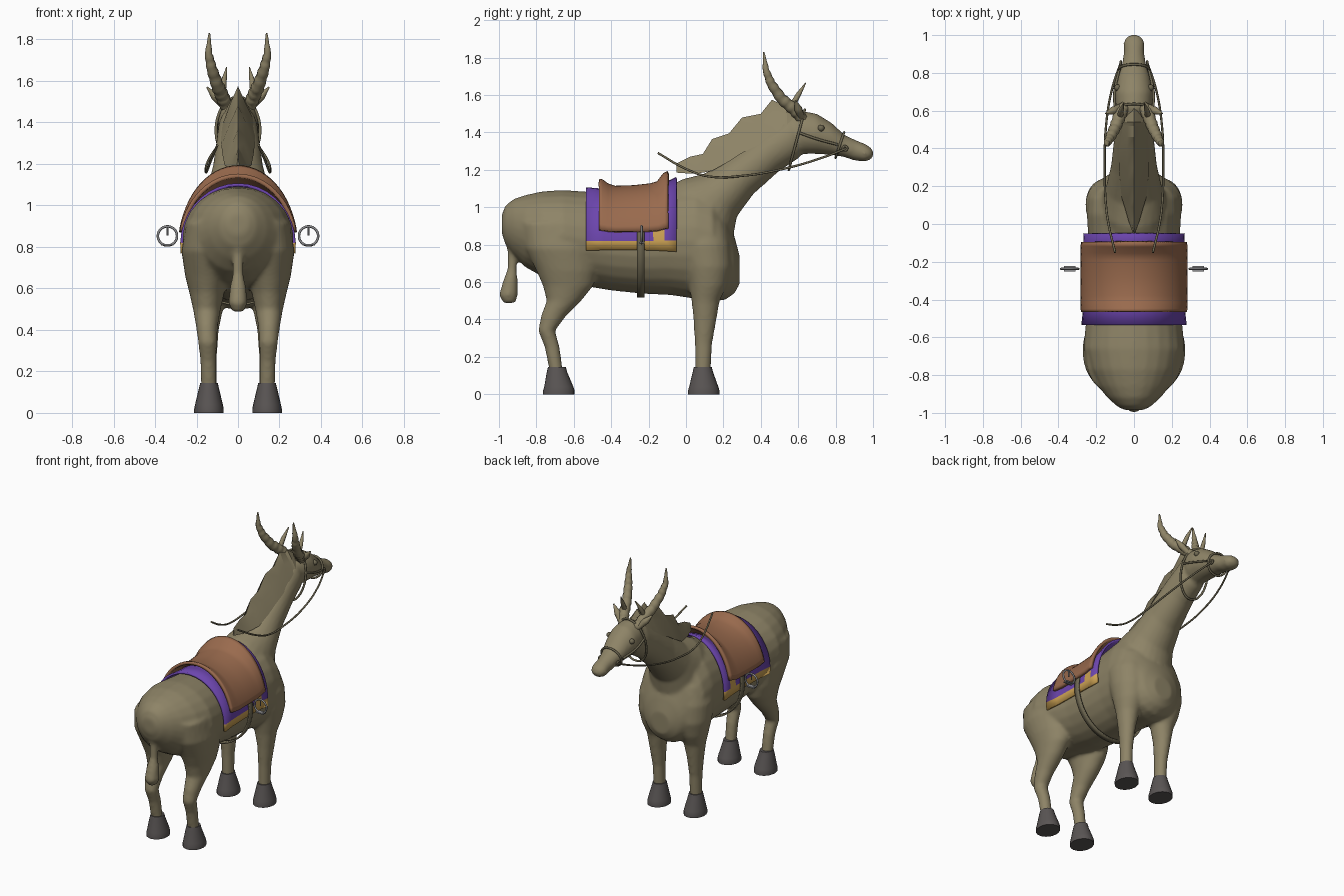
import bpy, bmesh, math
from mathutils import Vector

if "Cube" in bpy.data.objects:
    bpy.data.objects.remove(bpy.data.objects["Cube"])


def material(name, rgb):
    m = bpy.data.materials.new(name)
    m.diffuse_color = (*rgb, 1)
    m.use_nodes = True
    m.node_tree.nodes["Principled BSDF"].inputs["Base Color"].default_value = m.diffuse_color
    return m


HIDE = material("olive hide", (0.27, 0.23, 0.135))
STRAP = material("dark olive strap", (0.16, 0.14, 0.085))
HOOF = material("charcoal hoof", (0.10, 0.09, 0.088))
LEATHER = material("brown leather", (0.32, 0.145, 0.075))
PURPLE = material("purple cloth", (0.15, 0.06, 0.42))
GOLD = material("gold trim", (0.62, 0.37, 0.09))
STEEL = material("grey steel", (0.28, 0.28, 0.29))


def finish(name, bm, *mats, angle=40):
    bmesh.ops.recalc_face_normals(bm, faces=bm.faces)
    me = bpy.data.meshes.new(name)
    bm.to_mesh(me)
    bm.free()
    for m in mats:
        me.materials.append(m)
    me.shade_smooth()
    me.set_sharp_from_angle(angle=math.radians(angle))
    ob = bpy.data.objects.new(name, me)
    bpy.context.collection.objects.link(ob)
    return ob


def bridge(bm, rings):
    """Skin closed point rings and cap both ends."""
    vs = [[bm.verts.new(p) for p in r] for r in rings]
    n = len(vs[0])
    for a, b in zip(vs, vs[1:]):
        for i in range(n):
            bm.faces.new((a[i], a[(i + 1) % n], b[(i + 1) % n], b[i]))
    bm.faces.new(vs[0])
    bm.faces.new(vs[-1])


def loft(bm, sections, n=24):
    """Each section: y, z of one edge, y, z of the other, half width, centre x."""
    rings = []
    for y0, z0, y1, z1, hw, xc in sections:
        a, b = Vector((xc, y0, z0)), Vector((xc, y1, z1))
        c, h = (a + b) / 2, (a - b) / 2
        rings.append([c + h * math.cos(t) + Vector((hw * math.sin(t), 0, 0))
                      for t in (2 * math.pi * i / n for i in range(n))])
    bridge(bm, rings)


def tube(name, pts, radii, mat, cyclic=False, res=6):
    """Round tube on a smooth path; one radius or one per point."""
    cu = bpy.data.curves.new(name, 'CURVE')
    cu.dimensions = '3D'
    cu.bevel_depth = 1
    cu.bevel_resolution = 2
    cu.use_fill_caps = True
    cu.resolution_u = res
    sp = cu.splines.new('BEZIER')
    sp.bezier_points.add(len(pts) - 1)
    for i, (bp, p) in enumerate(zip(sp.bezier_points, pts)):
        bp.co = p
        bp.handle_left_type = bp.handle_right_type = 'AUTO'
        bp.radius = radii[i] if isinstance(radii, (list, tuple)) else radii
    sp.use_cyclic_u = cyclic
    cu.materials.append(mat)
    ob = bpy.data.objects.new(name, cu)
    bpy.context.collection.objects.link(ob)
    return ob


# Body, neck, head, legs and tail fused into one smooth skin
bm = bmesh.new()
trunk = [(-.985, .96, .86, .05), (-.965, 1.01, .80, .09), (-.92, 1.045, .74, .14),
         (-.86, 1.065, .68, .19), (-.77, 1.085, .63, .24), (-.66, 1.092, .60, .268),
         (-.55, 1.085, .58, .258), (-.40, 1.075, .555, .24), (-.24, 1.075, .538, .24),
         (-.08, 1.11, .53, .242), (.05, 1.13, .51, .25), (.14, 1.09, .495, .245),
         (.21, .98, .505, .205), (.26, .84, .54, .14), (.287, .74, .59, .07)]
loft(bm, [(y, zt, y, zb, w, 0) for y, zt, zb, w in trunk])
loft(bm, [(-.12, 1.10, .18, .62, .20, 0), (-.02, 1.15, .245, .80, .18, 0),
          (.10, 1.18, .272, .95, .15, 0), (.25, 1.28, .36, 1.07, .122, 0),
          (.41, 1.40, .50, 1.195, .105, 0), (.53, 1.48, .60, 1.26, .095, 0),
          (.60, 1.50, .65, 1.32, .07, 0)])
loft(bm, [(.55, 1.49, .56, 1.30, .07, 0), (.62, 1.515, .625, 1.285, .098, 0),
          (.70, 1.50, .70, 1.285, .10, 0), (.78, 1.45, .77, 1.28, .085, 0),
          (.85, 1.385, .84, 1.27, .064, 0), (.91, 1.358, .90, 1.25, .054, 0),
          (.965, 1.335, .955, 1.243, .056, 0), (.993, 1.315, .988, 1.255, .04, 0),
          (1.002, 1.295, 1.0, 1.27, .02, 0)])
fore = [(.92, -.03, .20, .08, .14), (.80, -.04, .235, .115, .142), (.68, -.01, .245, .115, .14),
        (.58, .015, .22, .095, .14), (.50, .03, .18, .07, .142), (.40, .04, .163, .052, .145),
        (.27, .047, .14, .04, .142), (.10, .05, .13, .037, .14)]
hind = [(.92, -.88, -.52, .10, .15), (.78, -.86, -.48, .118, .155), (.66, -.80, -.475, .105, .15),
        (.58, -.765, -.495, .085, .15), (.50, -.745, -.56, .067, .15), (.42, -.775, -.64, .053, .15),
        (.34, -.79, -.70, .045, .147), (.25, -.755, -.675, .039, .143), (.10, -.725, -.655, .037, .14)]
for s in (-1, 1):
    for leg in (fore, hind):
        loft(bm, [(y1, z, y0, z, w, s * x) for z, y0, y1, w, x in leg])
loft(bm, [(-.90, .86, -.97, .86, .025, 0), (-.90, .76, -.955, .76, .026, 0),
          (-.905, .67, -.955, .67, .026, 0), (-.90, .60, -.98, .60, .04, 0),
          (-.90, .53, -1.0, .53, .046, 0), (-.91, .49, -.975, .485, .028, 0)])
body = finish("body", bm, HIDE)
rm = body.modifiers.new("fuse", 'REMESH')
rm.mode = 'VOXEL'
rm.voxel_size = .011
rm.use_smooth_shade = True
sm = body.modifiers.new("soften", 'SMOOTH')
sm.factor = .5
sm.iterations = 7

# Flared hooves
for s, side in ((-1, "left"), (1, "right")):
    for pos, yt, yb in (("front", .09, .095), ("back", -.69, -.68)):
        bm = bmesh.new()
        loft(bm, [(yt + .048, .145, yt - .048, .145, .042, s * .14),
                  (yt + .054, .12, yt - .054, .12, .048, s * .14),
                  (yb + .078, .04, yb - .078, .04, .067, s * .14),
                  (yb + .084, .02, yb - .084, .02, .071, s * .14),
                  (yb + .084, 0, yb - .084, 0, .071, s * .14)], 20)
        finish(f"{pos}_{side}_hoof", bm, HOOF)

# Jagged mane: y and z of the crest, z drop to the hem, hem half width
bm = bmesh.new()
mane = [(-.05, 1.235, .05, .006), (.02, 1.27, .09, .03), (.09, 1.285, .10, .05),
        (.14, 1.365, .17, .065), (.23, 1.395, .15, .075), (.30, 1.48, .19, .08),
        (.40, 1.50, .16, .082), (.46, 1.575, .20, .08), (.52, 1.545, .14, .08),
        (.54, 1.56, .14, .08), (.62, 1.505, .06, .06)]
bridge(bm, [[(0, y, z), (w * .45, y, z - d * .4), (w, y, z - d),
             (-w, y, z - d), (-w * .45, y, z - d * .4)] for y, z, d, w in mane])
finish("mane", bm, HIDE, angle=25)


def drape(name, columns, angles, thick, mats, rule=None, zc=.81):
    """Sheet hung over the back; columns give y, top z and half width."""
    bm = bmesh.new()
    grid = [[bm.verts.new((hw * math.sin(t), y, zc + (top - zc) * math.cos(t)))
             for t in angles] for y, top, hw in columns]
    for a, b in zip(grid, grid[1:]):
        for i in range(len(angles) - 1):
            f = bm.faces.new((a[i], b[i], b[i + 1], a[i + 1]))
            if rule:
                f.material_index = rule(f.calc_center_median())
    ob = finish(name, bm, *mats)
    so = ob.modifiers.new("thickness", 'SOLIDIFY')
    so.thickness = thick
    so.offset = 0
    return ob


# Purple saddle cloth with gold hem and a small gold patch
half = [math.radians(a) for a in (0, 10, 20, 30, 40, 50, 60, 69, 77.5, 88, 98)]
cloth_angles = [-a for a in half[:0:-1]] + half
cloth = [(-.535, 1.10, .272), (-.44, 1.092, .262), (-.32, 1.09, .259), (-.24, 1.09, .257),
         (-.175, 1.10, .257), (-.115, 1.125, .258), (-.05, 1.155, .262)]
drape("saddle_cloth", cloth, cloth_angles, .014, (PURPLE, GOLD),
      lambda c: int(c.z < .82 or (c.z < .875 and -.175 < c.y < -.115)))

# Saddle with raised cantle and pommel
seat_angles = [math.radians(-77 + 154 * i / 28) for i in range(29)]
seat = [(-.465, 1.143, .278), (-.45, 1.14, .28), (-.42, 1.118, .281), (-.38, 1.105, .281),
        (-.28, 1.108, .281), (-.19, 1.118, .281), (-.15, 1.13, .281), (-.115, 1.175, .28),
        (-.095, 1.185, .278)]
drape("saddle", seat, seat_angles, .02, (LEATHER,), zc=.80)

# Girth strap passing under the belly
girth_angles = [math.radians(68 + 224 * i / 40) for i in range(41)]
drape("girth", [(-.262, 1.098, .268), (-.222, 1.098, .268)], girth_angles, .01, (STRAP,))

# Horns, ears, eyes, stirrups and reins on both sides
for s, side in ((-1, "left"), (1, "right")):
    path = [(.05, .625, 1.47), (.075, .575, 1.525), (.10, .51, 1.58), (.127, .455, 1.66),
            (.142, .428, 1.73), (.138, .415, 1.83)]
    base_r = [.030, .034, .031, .026, .019, .004]
    pts, rad = [], []
    for i in range(5):                      # ringed ridges along the horn
        for k in range(4):
            pts.append(Vector(path[i]).lerp(Vector(path[i + 1]), k / 4))
            rad.append((base_r[i] + (base_r[i + 1] - base_r[i]) * k / 4) * (1.06 if k % 2 else .94))
    pts.append(Vector(path[-1]))
    rad.append(base_r[-1])
    tube(f"{side}_horn", [(s * p.x, p.y, p.z) for p in pts], rad, HIDE, res=2)
    tube(f"{side}_crest_spike", [(s * .075, .56, 1.53), (s * .068, .60, 1.60), (s * .055, .64, 1.665)],
         [.017, .014, .003], HIDE)
    tube(f"{side}_ear", [(s * .07, .62, 1.48), (s * .11, .60, 1.525), (s * .15, .585, 1.57)],
         [.018, .022, .004], HIDE)

    bm = bmesh.new()
    bmesh.ops.create_uvsphere(bm, u_segments=16, v_segments=10, radius=.018)
    bmesh.ops.translate(bm, vec=(s * .087, .722, 1.423), verts=bm.verts)
    finish(f"{side}_eye", bm, STRAP)

    ring = [(s * .34 + .046 * math.cos(a), -.237, .853 + .046 * math.sin(a))
            for a in (math.pi * i / 6 for i in range(12))]
    tube(f"{side}_stirrup", ring, .006, STEEL, True)
    tube(f"{side}_stirrup_pin", [(s * .34, -.237, .895), (s * .34, -.237, .855)], .004, STEEL)
    bm = bmesh.new()
    bmesh.ops.create_cube(bm, size=1)
    bmesh.ops.scale(bm, vec=(.06, .03, .008), verts=bm.verts)
    bmesh.ops.translate(bm, vec=(s * .34, -.237, .81), verts=bm.verts)
    finish(f"{side}_stirrup_tread", bm, STEEL)

    tube(f"{side}_rein", [(s * .068, .86, 1.315), (s * .115, .72, 1.262), (s * .148, .52, 1.205),
                          (s * .155, .30, 1.168), (s * .15, .12, 1.165), (s * .135, .0, 1.205),
                          (s * .10, -.15, 1.29)], .006, STRAP)
    tube(f"{side}_cheek_strap", [(s * .10, .60, 1.40), (s * .103, .70, 1.365), (s * .08, .81, 1.335)],
         .007, STRAP)
    tube(f"{side}_bit_ring", [(s * .07, .85 + .012 * math.cos(a), 1.315 + .012 * math.sin(a))
                              for a in (0, 1.57, 3.14, 4.71)], .006, STRAP, True)


def head_loop(name, y0, z0, y1, z1, hw):
    """Bridle loop around the head between an upper and a lower point."""
    pts = []
    for i in range(16):
        t = 2 * math.pi * i / 16
        k = (1 - math.cos(t)) / 2
        pts.append((hw * math.sin(t), y0 + (y1 - y0) * k, z0 + (z1 - z0) * k))
    tube(name, pts, .007, STRAP, True)


# Bridle loops
head_loop("headstall", .635, 1.522, .55, 1.20, .106)
head_loop("noseband", .845, 1.40, .80, 1.265, .076)
